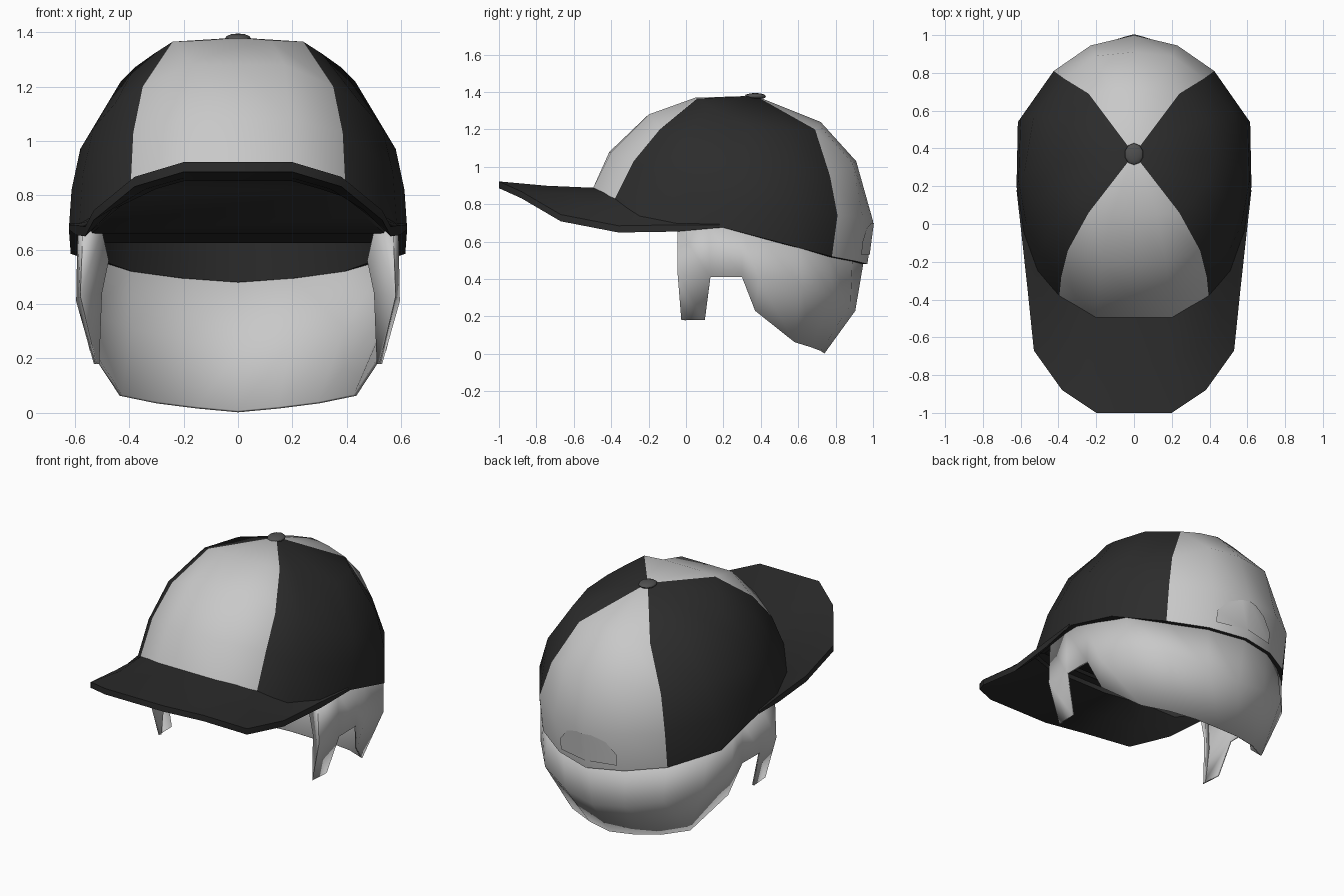
import bpy, bmesh, math
from mathutils import Vector

if "Cube" in bpy.data.objects:
    bpy.data.objects.remove(bpy.data.objects["Cube"])


def material(name, r, g, b):
    m = bpy.data.materials.new(name)
    m.diffuse_color = (r, g, b, 1)
    m.use_nodes = True
    m.node_tree.nodes["Principled BSDF"].inputs["Base Color"].default_value = m.diffuse_color
    return m


LIGHT = material("light grey", 0.58, 0.58, 0.58)
DARK = material("charcoal", 0.025, 0.025, 0.025)
GREY = material("dark grey", 0.08, 0.08, 0.08)


def make(name, verts, faces, mats, angle=45):
    """Mesh object from (vertex indices, material index) faces, welded and smoothed."""
    me = bpy.data.meshes.new(name)
    me.from_pydata(verts, [], [f for f, _ in faces])
    for m in mats:
        me.materials.append(m)
    for p, (_, mi) in zip(me.polygons, faces):
        p.material_index = mi
    bm = bmesh.new()
    bm.from_mesh(me)
    bmesh.ops.remove_doubles(bm, verts=bm.verts, dist=0.0005)
    bmesh.ops.recalc_face_normals(bm, faces=bm.faces)
    bm.to_mesh(me)
    bm.free()
    ob = bpy.data.objects.new(name, me)
    bpy.context.collection.objects.link(ob)
    bpy.ops.object.select_all(action='DESELECT')
    ob.select_set(True)
    bpy.context.view_layer.objects.active = ob
    bpy.ops.object.shade_smooth_by_angle(angle=math.radians(angle))
    return ob


def mirrored(half):
    """Columns from the centre front to the centre back, continued round the left side."""
    left = [[(-x, y, z) for x, y, z in c] for c in half]
    return half + left[::-1]


# Cap crown: columns of points from crown to rim, right half
front = [[(0, .05, 1.37), (0, -.2, 1.28), (0, -.41, 1.08), (0, -.5, .88)],
         [(.12, .05, 1.37), (.17, -.2, 1.28), (.19, -.4, 1.08), (.2, -.5, .88)],
         [(.24, .06, 1.365), (.35, -.14, 1.2), (.385, -.28, 1.03), (.395, -.38, .83)]]
side = [[(.31, .13, 1.32), (.45, -.03, 1.14), (.5, -.15, .94), (.51, -.25, .73)],
        [(.38, .22, 1.27), (.53, .1, 1.05), (.57, 0, .88), (.585, -.05, .67)],
        [(.43, .34, 1.22), (.58, .28, .97), (.612, .23, .82), (.622, .2, .675)],
        [(.38, .55, 1.21), (.53, .58, .98), (.6, .56, .78), (.615, .54, .585)]]
back = [[(.24, .69, 1.2), (.37, .77, .95), (.425, .81, .74), (.42, .78, .52)],
        [(.12, .71, 1.225), (.2, .89, 1.02), (.23, .945, .73), (.22, .91, .495)],
        [(0, .72, 1.24), (0, .91, 1.03), (0, 1.0, .71), (0, .97, .48)]]
half = front + side + back
seam_a, seam_b = 2, 7


def inner(p, s, z):
    return (p[0] * s, .37 + (p[1] - .37) * s, z)


# Each column continues over the rim to the inner wall and the lining edge
cols = mirrored([c + [inner(c[3], .93, c[3][2]),
                      inner(c[3], .92, max(c[3][2] - .01, .625))] for c in half])
n, h = len(cols), len(half)
verts = [p for c in cols for p in c]
verts.append((0, .37, 1.38))
faces = []
for i in range(n):
    j = (i + 1) % n
    k = min(i, n - 2 - i) if i < n - 1 else 0
    m = 1 if seam_a <= k < seam_b else 0
    faces.append(((len(verts) - 1, i * 6, j * 6), m))
    for r in range(5):
        faces.append(((i * 6 + r, i * 6 + r + 1, j * 6 + r + 1, j * 6 + r), m if r < 3 else 1))
# Lining spans from right to left between matching columns
for i in range(h - 1):
    a, b, c, d = i, i + 1, n - 2 - i, n - 1 - i
    faces.append((tuple(v * 6 + 5 for v in (a, b, c, d)), 1))
make("cap_crown", verts, faces, [LIGHT, DARK])

# Brim: pairs of inner and outer edge points, with thickness
pairs = [((0, -.49, .888), (0, -1, .922)), ((.2, -.49, .888), (.2, -1, .922)),
         ((.3, -.43, .86), (.38, -.88, .868)), ((.39, -.37, .83), (.53, -.67, .745)),
         ((.505, -.25, .74), (.562, -.36, .685)), ((.575, -.06, .7), (.596, -.05, .69)),
         ((.612, .18, .70), (.622, .18, .69))]
strip = [[(-x, y, z) for x, y, z in p] for p in pairs[:0:-1]] + [list(p) for p in pairs]
bv, bf = [], []
for p, q in strip:
    p, q = Vector(p), Vector(q)
    mid = p.lerp(q, .5) - Vector((0, 0, .012 * (q - p).length))
    t = Vector((0, 0, .036 if abs(q.x) < .6 else .015))
    bv += [p, mid, q, q - t, mid - t, p - t]
for i in range(len(strip) - 1):
    for r in range(6):
        s = (r + 1) % 6
        bf.append(((i * 6 + r, i * 6 + s, i * 6 + 6 + s, i * 6 + 6 + r), 0))
e = (len(strip) - 1) * 6
bf += [(tuple(range(6)), 0), (tuple(range(e, e + 6)), 0)]
make("brim", bv, bf, [DARK], 50)

# Hair below the rim: columns of top, middle and lower points, sideburn to nape
hair = [[(.57, -.045, .68), (.58, -.045, .43), (.52, -.025, .18)],
        [(.59, .12, .69), (.595, .13, .41), (.53, .10, .18)],
        [(.59, .3, .66), (.592, .3, .41), (.592, .3, .41)],
        [(.588, .38, .64), (.582, .39, .40), (.545, .37, .23)],
        [(.565, .6, .58), (.55, .62, .36), (.435, .58, .063)],
        [(.40, .76, .535), (.4, .79, .31), (.3, .67, .035)],
        [(.21, .89, .51), (.2, .88, .26), (.15, .72, .016)],
        [(0, .95, .495), (0, .905, .23), (0, .74, .002)]]
strip = mirrored(hair)
hv = [p for c in strip for p in c]
hf = []
for i in range(len(strip) - 1):
    for r in range(2):
        gap = r == 1 and i in (1, len(strip) - 3)
        a, b = i * 3 + r, i * 3 + 3 + r
        if gap or i == len(hair) - 1:
            continue
        f = [a, a + 1, b + 1, b]
        if r == 1 and i == 2:
            f = [a, b + 1, b]
        if r == 1 and i == len(strip) - 4:
            f = [a, a + 1, b]
        hf.append((f, 0))
# Inward curl along the front edge of each sideburn
for s, i in ((1, 0), (-1, (len(strip) - 1) * 3)):
    k = len(hv)
    hv += [(s * .5, 0, .67), (s * .475, .01, .56), (s * .5, .01, .44), (s * .51, -.01, .18)]
    hf += [((i, i + 1, k + 2, k + 1, k), 0), ((i + 1, i + 2, k + 3, k + 2), 0)]
ob = make("hair", hv, hf, [LIGHT], 60)
sol = ob.modifiers.new("thickness", 'SOLIDIFY')
sol.thickness = .012
sol.offset = -1

# Arched back opening plate, following the curve of the crown
arch = [(.19, .53), (.19, .6), (.13, .67), (.05, .70)]
outline = arch + [(-x, z) for x, z in arch[::-1]]


def on_back(x, z):
    t = (z - .485) / .225
    return .97 + .03 * t - (.05 + .01 * t) * abs(x) / .22 + .006


av = [(x, on_back(x, z), z) for x, z in outline]
av += [(0, on_back(0, .53), .53), (0, on_back(0, .70), .70)]
make("back_opening", av, [((0, 1, 2, 3, 9, 8), 0), ((4, 5, 6, 7, 8, 9), 0)], [LIGHT])

# Crown button
bpy.ops.mesh.primitive_uv_sphere_add(segments=10, ring_count=6, radius=1, location=(0, .37, 1.377))
ob = bpy.context.object
ob.name = "button"
ob.scale = (.05, .058, .018)
ob.data.materials.append(GREY)
bpy.ops.object.shade_smooth_by_angle(angle=math.radians(60))
